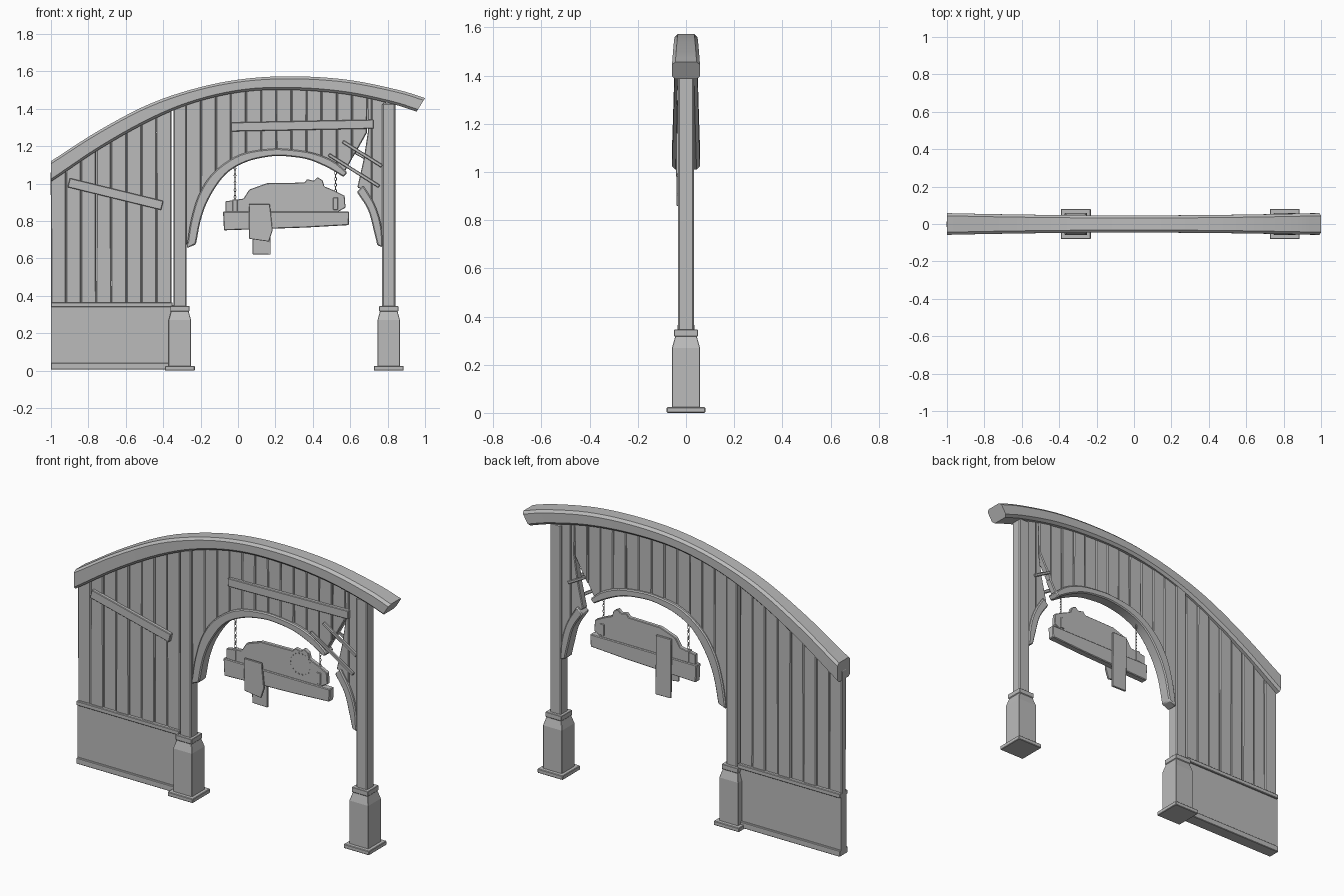
import bpy, bmesh, math, random
from mathutils import Vector, Matrix

random.seed(4)
if "Cube" in bpy.data.objects:
    bpy.data.objects.remove(bpy.data.objects["Cube"], do_unlink=True)

grey = bpy.data.materials.new("plain_grey")
grey.use_nodes = True
grey.diffuse_color = (0.5, 0.5, 0.5, 1)
grey.node_tree.nodes["Principled BSDF"].inputs["Base Color"].default_value = (0.5, 0.5, 0.5, 1)


def finish(bm, name, bevel=0.0, smooth=False):
    bmesh.ops.recalc_face_normals(bm, faces=bm.faces)
    mesh = bpy.data.meshes.new(name)
    bm.to_mesh(mesh)
    bm.free()
    mesh.materials.append(grey)
    ob = bpy.data.objects.new(name, mesh)
    bpy.context.collection.objects.link(ob)
    if bevel:
        mod = ob.modifiers.new("worn_edges", "BEVEL")
        mod.width, mod.segments, mod.limit_method = bevel, 1, "ANGLE"
    if smooth:
        bpy.ops.object.select_all(action="DESELECT")
        ob.select_set(True)
        bpy.context.view_layer.objects.active = ob
        bpy.ops.object.shade_smooth_by_angle(angle=math.radians(35))
    return ob


def loft(rings, name, bevel=0.0, smooth=False):
    """Skin a list of equal-length rings and cap both ends."""
    bm = bmesh.new()
    rows = [[bm.verts.new(p) for p in ring] for ring in rings]
    n = len(rows[0])
    for a, b in zip(rows, rows[1:]):
        for i in range(n):
            bm.faces.new((a[i], a[(i + 1) % n], b[(i + 1) % n], b[i]))
    bm.faces.new(rows[0])
    bm.faces.new(rows[-1])
    return finish(bm, name, bevel, smooth)


def slab(outline, y0, y1, name, bevel=0.0):
    """Extrude an x-z outline from y0 to y1."""
    return loft([[(x, y, z) for x, z in outline] for y in (y0, y1)], name, bevel)


def box(x0, x1, y0, y1, z0, z1, name, bevel=0.0):
    return slab([(x0, z0), (x1, z0), (x1, z1), (x0, z1)], y0, y1, name, bevel)


def curve(points, steps=5):
    """Smooth path through the points."""
    p = [Vector(q) for q in points]
    p = [2 * p[0] - p[1]] + p + [2 * p[-1] - p[-2]]
    out = []
    for a, b, c, d in zip(p, p[1:], p[2:], p[3:]):
        for k in range(steps):
            t = k / steps
            out.append(0.5 * (2 * b + (c - a) * t + (2 * a - 5 * b + 4 * c - d) * t**2
                              + (3 * b - a - 3 * c + d) * t**3))
    return out + [p[-2]]


def height(path, x):
    if x <= path[0][0]:
        return path[0][1]
    for a, b in zip(path, path[1:]):
        if a[0] <= x <= b[0]:
            return a[1] + (b[1] - a[1]) * (x - a[0]) / max(b[0] - a[0], 1e-6)
    return path[-1][1]


# Curved roof beam, wider at the ends
top = curve([(-1, 1.12), (-.74, 1.286), (-.47, 1.427), (-.2, 1.516), (.06, 1.563),
             (.33, 1.573), (.6, 1.553), (.86, 1.5), (1, 1.457)])
under = curve([(-1, 1.01), (-.73, 1.19), (-.46, 1.34), (-.22, 1.437), (.04, 1.492),
               (.31, 1.5), (.58, 1.477), (.82, 1.427), (.955, 1.385)])
rings = []
for t, u in zip(top, under):
    w = 0.046 + 0.012 * abs(t.x) ** 2
    c = 0.014
    d = (t - u).normalized() * c
    pairs = [(u, w - c), (u + d, w), (t - d, w), (t, w - c)]
    rings.append([(p.x, y, p.y) for p, y in pairs] + [(p.x, -y, p.y) for p, y in reversed(pairs)])
loft(rings, "roof_beam", smooth=True)
roof_mid = [(a + b) / 2 for a, b in zip(top, under)]


# Arch trim, in a long unbroken part and a short right-hand part
def trim(outer, inner, name):
    rings = [[(o.x, -.034, o.y), (o.x, .034, o.y), (i.x, .034, i.y), (i.x, -.034, i.y)]
             for o, i in zip(outer, inner)]
    loft(rings, name, bevel=.006, smooth=True)
    return [(o + i) / 2 for o, i in zip(outer, inner)]


arch = trim(curve([(-.275, .655), (-.25, .81), (-.205, .95), (-.125, 1.065), (.01, 1.155),
                   (.17, 1.185), (.29, 1.182), (.41, 1.162), (.51, 1.12), (.585, 1.06)]),
            curve([(-.225, .675), (-.195, .82), (-.145, .94), (-.06, 1.055), (.05, 1.118),
                   (.18, 1.146), (.28, 1.144), (.38, 1.127), (.48, 1.085), (.565, 1.035)]),
            "arch_trim_left")
spur = trim(curve([(.67, .99), (.73, .89), (.765, .78), (.775, .66)]),
            curve([(.635, .955), (.695, .86), (.727, .745), (.745, .67)]), "arch_trim_right")


# Upright planks
def plank(x0, x1, floor, name):
    y = random.uniform(-.004, .004)
    xs = [x0, (x0 + x1) / 2, x1]
    low = [(x, floor(x)) for x in xs]
    high = [(x + random.uniform(-.002, .002), height(roof_mid, x)) for x in reversed(xs)]
    slab(low + high, y - .02, y + .02, name, bevel=.005)


for i in range(8):
    w = .645 / 8
    plank(-1 + i * w, -1 + (i + 1) * w, lambda x: .35, "wall_plank")

broken = [Vector((.57, 1.06)), Vector((.6, 1.12)), Vector((.64, 1.17)), Vector((.66, 1.235)),
          Vector((.695, 1.28))]
ragged = [p for p in arch if p.x < .57] + broken
for i in range(12):
    w = .97 / 12
    plank(-.28 + i * w, -.28 + (i + 1) * w, lambda x: height(ragged, x), "arch_plank")

# Splintered planks beside the right post
slab([(.69, 1.5), (.695, 1.28), (.672, 1.13), (.638, .98), (.66, .97), (.705, .89), (.715, .89),
      (.715, 1.48)], -.02, .02, "splintered_plank", .004)
slab([(.715, 1.48), (.715, .88), (.745, .78), (.76, .7), (.79, .7), (.79, 1.46)],
     -.017, .022, "splintered_plank", .004)

# Lower wall panel with sills
box(-1, -.33, -.025, .025, .02, .35, "wall_panel")
box(-1, -.35, -.036, .036, .34, .365, "upper_sill", .003)
box(-1, -.35, -.036, .036, .005, .04, "lower_sill", .003)

# Posts with tapered plinths and feet
for cx, peak in ((-.311, 1.42), (.806, 1.43)):
    box(cx - .035, cx + .035, -.033, .033, .33, peak, "post", .006)
    box(cx - .08, cx + .08, -.08, .08, 0, .024, "post_foot", .003)
    prof = [(.02, .06), (.27, .06), (.31, .049), (.318, .047), (.318, .051), (.346, .051)]
    loft([[(cx + sx * h, sy * (h - .002), z) for sx, sy in ((-1, -1), (1, -1), (1, 1), (-1, 1))]
          for z, h in prof], "post_plinth", .004)


# Nailed boards and loose sticks across the front
def strip(a, b, width, y0, y1, name):
    a, b = Vector(a), Vector(b)
    n = (b - a).orthogonal().normalized() * width / 2
    slab([a + n, b + n, b - n, a - n], y0, y1, name, .003)


strip((-.905, 1.005), (-.405, .883), .05, -.04, -.018, "nailed_board_left")
strip((-.037, 1.303), (.725, 1.318), .048, -.04, -.018, "nailed_board_right")
strip((.56, 1.225), (.77, 1.093), .018, -.034, -.018, "loose_stick")
strip((.485, 1.155), (.755, .985), .018, -.042, -.026, "loose_stick")
strip((.62, 1.17), (.73, 1.11), .016, .018, .03, "loose_stick_back")

# Hanging sign
slab([(-.067, .84), (-.067, .905), (.03, .92), (.06, .968), (.155, 1.002), (.33, 1.005),
      (.355, 1.005), (.37, 1.024), (.405, 1.015), (.425, 1.034), (.452, 1.018), (.462, .985),
      (.51, .965), (.57, .935), (.575, .872), (.52, .84)], -.012, .012, "sign_silhouette", .003)
slab([(-.08, .85), (.595, .85), (.592, .778), (.36, .765), (-.075, .75)],
     -.02, .02, "sign_crossboard", .004)
slab([(.058, .89), (.17, .89), (.185, .75), (.165, .69), (.06, .705)],
     -.03, -.019, "sign_upright_front", .002)
slab([(.075, .96), (.172, .96), (.175, .62), (.078, .622)], .016, .028, "sign_upright_back", .002)
for i in range(18):
    a = i * math.tau / 18
    x, z = .405 + .064 * math.cos(a), .943 + .06 * math.sin(a)
    box(x - .003, x + .003, -.0145, -.011, z - .003, z + .003, "sign_stud")

# Chains and their plates
for cx, z0, z1 in ((-.016, .88, 1.11), (.522, .89, 1.08)):
    box(cx - .013, cx + .013, -.017, .017, z0 - .03, z0 + .035, "chain_plate", .002)
    links = 12
    pitch = (z1 - z0) / links
    bm = bmesh.new()
    for k in range(links):
        turn = Matrix.Rotation(math.pi / 2 * (k % 2), 4, "Z")
        rows = []
        for j in range(8):
            a = j * math.tau / 8
            row = []
            for m in range(4):
                b = m * math.tau / 4
                r = .0022 * math.cos(b)
                p = Vector(((.005 + r) * math.cos(a), .0022 * math.sin(b),
                            (pitch * .6 + r) * math.sin(a)))
                row.append(bm.verts.new(turn @ p + Vector((cx, 0, z0 + pitch * (k + .5)))))
            rows.append(row)
        for j in range(8):
            for m in range(4):
                a, b, n = rows[j], rows[(j + 1) % 8], (m + 1) % 4
                bm.faces.new((a[m], a[n], b[n], b[m]))
    finish(bm, "hanging_chain")
